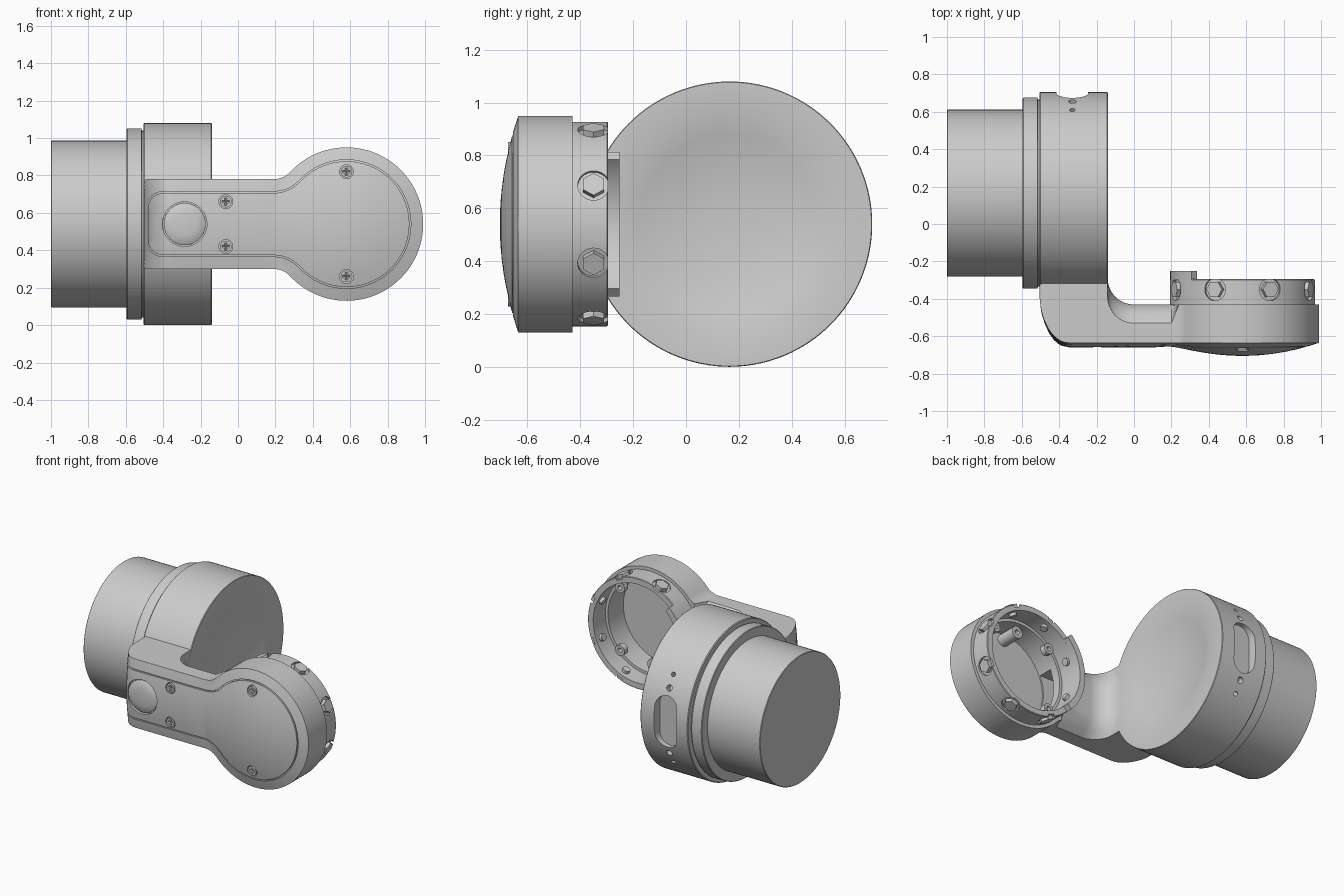
import bpy, bmesh
from math import sin, cos, pi, radians, hypot, sqrt, atan2
from mathutils import Vector, Matrix

if "Cube" in bpy.data.objects:
    bpy.data.objects.remove(bpy.data.objects["Cube"])

Z = 0.54            # height of both main axes
HY = 0.165          # y of the housing axis
DX = 0.58           # x of the front disc axis


def finish(name, bm):
    bmesh.ops.remove_doubles(bm, verts=bm.verts, dist=1e-5)
    bmesh.ops.recalc_face_normals(bm, faces=bm.faces)
    me = bpy.data.meshes.new(name)
    bm.to_mesh(me)
    bm.free()
    ob = bpy.data.objects.new(name, me)
    bpy.context.collection.objects.link(ob)
    return ob


def loft(name, rings, cap_start=True, cap_end=True):
    """Skin between rings of equal length."""
    bm = bmesh.new()
    vs = [[bm.verts.new(p) for p in r] for r in rings]
    n = len(rings[0])
    for a, b in zip(vs, vs[1:]):
        for i in range(n):
            j = (i + 1) % n
            bm.faces.new((a[i], a[j], b[j], b[i]))
    if cap_start:
        bm.faces.new(vs[0])
    if cap_end:
        bm.faces.new(vs[-1])
    return finish(name, bm)


def lathe(name, profile, axis, a0=0.0, a1=2 * pi, closed=False, seg=128):
    """Revolve (radius, position) points about the housing (x) or disc (y) axis."""
    full = a1 - a0 > 6.28
    rings = []
    for k in range(seg if full else seg + 1):
        t = a0 + (a1 - a0) * k / seg
        rings.append([(a, HY + r * cos(t), Z + r * sin(t)) if axis == 'x' else
                      (DX + r * cos(t), a, Z + r * sin(t)) for r, a in profile])
    if full:
        rings.append(rings[0])
    if closed:
        return loft(name, rings, not full, not full)
    bm = bmesh.new()
    vs = [[bm.verts.new(p) for p in r] for r in rings]
    for a, b in zip(vs, vs[1:]):
        for i in range(len(profile) - 1):
            bm.faces.new((a[i], a[i + 1], b[i + 1], b[i]))
    return finish(name, bm)


def rods(name, items, seg=32):
    """Several straight rods (start, end, radius) in one object."""
    bm = bmesh.new()
    for p, q, r in items:
        p, q = Vector(p), Vector(q)
        d = q - p
        m = Matrix.Translation((p + q) / 2) @ d.to_track_quat('Z', 'Y').to_matrix().to_4x4()
        bmesh.ops.create_cone(bm, cap_ends=True, segments=seg, radius1=r, radius2=r,
                              depth=d.length, matrix=m)
    return finish(name, bm)


def cut(ob, cutter):
    mod = ob.modifiers.new("cut", 'BOOLEAN')
    mod.operation, mod.solver, mod.object = 'DIFFERENCE', 'EXACT', cutter
    bpy.context.view_layer.objects.active = ob
    bpy.ops.object.modifier_apply(modifier=mod.name)
    bpy.data.objects.remove(cutter)


# rear drum, flange and neck
lathe("rear_drum", [(0, -1), (.443, -1), (.446, -.997), (.446, -.59), (0, -.59)], 'x')
lathe("flange", [(0, -.595), (.507, -.595), (.511, -.591), (.511, -.517), (.5, -.513),
                 (.5, -.5), (0, -.5)], 'x')

# main housing with dished end, rear slot and small holes
housing = lathe("housing", [(0, -.506), (.535, -.506), (.54, -.501), (.54, -.144), (.537, -.14),
                            (.42, -.14), (.34, -.162), (.23, -.184), (.12, -.197), (0, -.2)], 'x')
slot = []
for k in range(32):
    t = 2 * pi * (k + .5) / 32
    slot.append((-.33 + .085 * cos(t), Z + .085 * sin(t) + (.095 if sin(t) > 0 else -.095)))
cut(housing, loft("slot_cutter", [[(x, y, z) for x, z in slot] for y in (.64, .8)]))
holes = []
for s in (-1, 1):
    for dz, r in ((.227, .021), (.306, .015)):
        d = Vector((0, sqrt(.54 ** 2 - dz ** 2), s * dz))
        c = Vector((-.33, HY, Z))
        holes.append((c + d * .92, c + d * 1.1, r))
cut(housing, rods("hole_cutter", holes))


# arm: keyhole outline with crowned front, cover groove, rounded elbow
def outline(d, xl, rc):
    h, R, rf = .24 - d, .41 - d, .122 + d
    fx, fz = .19, .362
    end = atan2(-fz, DX - fx)
    up = [(xl, (h - rc) * k / 5) for k in range(5)]
    up += [(xl + rc - rc * cos(t), h - rc + rc * sin(t)) for t in [pi / 2 * k / 8 for k in range(9)]]
    x0 = xl + rc
    up += [(x0 + (fx - x0) * k / 30, h) for k in range(1, 30)]
    up += [(fx + rf * cos(t), fz + rf * sin(t))
           for t in [-pi / 2 + (end + pi / 2) * k / 10 for k in range(11)]]
    a = pi + end
    up += [(DX + R * cos(t), R * sin(t)) for t in [a * (1 - k / 40) for k in range(1, 41)]]
    return up + [(x, -z) for x, z in reversed(up[1:-1])]


def front(x, z):
    dome = max(0, .07 * (1 - ((x - DX) ** 2 + z * z) / .41 ** 2))
    crown = max(0, .025 * (1 - (z / .24) ** 2)) * min(1, max(0, (.5 - x) / .4))
    u = min(1, max(0, (-.35 - x) / .155))
    return -.37 - (.265 + hypot(dome, crown)) * sqrt(1 - u * u)


def mix(p, q, t):
    return [(a + (c - a) * t, b + (d - b) * t) for (a, b), (c, d) in zip(p, q)]


def on_front(pts, sink=0):
    return [(x, front(x, z) + sink, Z + z) for x, z in pts]


edge, g1, g2 = outline(0, -.505, .02), outline(.066, -.49, .09), outline(.074, -.482, .085)
spine = [(min(DX, max(-.3, x)), 0) for x, z in g2]
rings = [[(x, -.25, Z + z) for x, z in edge], on_front(edge)]
rings += [on_front(mix(edge, g1, t)) for t in (.33, .66, 1)]
rings += [on_front(g1, .012), on_front(g2, .012)]
rings += [on_front(mix(g2, spine, t)) for t in (0, .15, .3, .45, .6, .75, .88, 1)]
arm = loft("arm", rings, cap_end=False)

# clear the space behind the arm, with rounded rear edges on the arm
rows = []
for dz in (-.6, -.24, -.21, -.18, -.14, -.1, .1, .14, .18, .21, .24, .6):
    f = min(1, max(0, (abs(dz) - .1) / .14)) ** 2
    back, r = -.43 - .1 * f, .14
    pts = [(-.141, -.1)]
    pts += [(-.141 + r - r * cos(t), back + r - r * sin(t)) for t in [pi / 2 * k / 12 for k in range(13)]]
    pts += [(.2, back), (.24, -.43), (1.2, -.43), (1.2, -.1)]
    rows.append([(x, y, Z + dz) for x, y in pts])
cut(arm, loft("arm_back_cutter", rows))

# cavity, cable passage, button recess and screw recesses
cut(arm, lathe("cavity_cutter", [(0, -.6), (.325, -.6), (.325, -.2), (0, -.2)], 'y'))
cut(arm, loft("passage_cutter", [[(x, y, Z + z) for y, z in
                                  ((-.59, -.13), (-.49, -.13), (-.49, .13), (-.59, .13))]
                                 for x in (0, .4)]))
cut(arm, rods("button_cutter", [((-.285, -.63, Z), (-.285, -.8, Z), .119)], 64))
screws = [(x, front(x, s * dz), Z + s * dz) for x, dz in ((-.065, .12), (DX, .28)) for s in (-1, 1)]
cut(arm, rods("screw_cutter", [((x, y + .02, z), (x, y - .1, z), .037) for x, y, z in screws]))

# button on the elbow
button = lathe("button", [(0, -.61), (.112, -.61), (.112, -.645), (.105, -.65), (.06, -.66), (0, -.66)], 'y')
button.location.x = -.285 - DX

# cross-slotted cover screws
heads = rods("cover_screws", [((x, y + .03, z), (x, y - .001, z), .031) for x, y, z in screws])
for ax in (Vector((.02, 0, 0)), Vector((0, 0, .02))):
    cut(heads, rods("cross_cutter", [(Vector(p) - ax, Vector(p) + ax, .008) for p in screws], 4))

# coupling ring with bolt seats, hex bolts and locating tab
ring = lathe("coupling_ring", [(.345, -.44), (.345, -.295), (.383, -.295), (.387, -.299), (.387, -.44)],
             'y', closed=True)
seats, bolts, pins = [], [], []
for k in range(8):
    t = radians(22.5 + 45 * k)
    d, c = Vector((cos(t), 0, sin(t))), Vector((DX, -.35, Z))
    seats.append((c + d * .368, c + d * .5, .06))
    bolts.append((c + d * .36, c + d * .396, .045))
    pins.append((c + d * .325, c + d * .365, .025))
cut(ring, rods("seat_cutter", seats))
rods("hex_bolts", bolts, 6)
rods("bolt_ends", pins, 24)
lathe("locating_tab", [(.345, -.3), (.345, -.252), (.387, -.252), (.387, -.3)], 'y',
      radians(135), radians(225), True, 40)

# inner screw posts and mounting lugs
posts = rods("screw_posts", [((DX, -.61, Z + s * .28), (DX, -.46, Z + s * .28), .042) for s in (-1, 1)])
cut(posts, rods("post_cutter", [((DX, -.5, Z + s * .28), (DX, -.4, Z + s * .28), .018) for s in (-1, 1)]))
lug_pts = [(DX + .31 * cos(radians(a)), Z + .31 * sin(radians(a))) for a in (45, 135, 225, 315)]
lugs = rods("mounting_lugs", [((x, -.45, z), (x, -.41, z), .036) for x, z in lug_pts])
cut(lugs, rods("lug_cutter", [((x, -.5, z), (x, -.3, z), .016) for x, z in lug_pts]))

# smooth shading with crisp edges
bpy.ops.object.select_all(action='DESELECT')
for ob in bpy.context.scene.objects:
    ob.select_set(True)
bpy.context.view_layer.objects.active = arm
bpy.ops.object.shade_smooth_by_angle(angle=radians(28))
